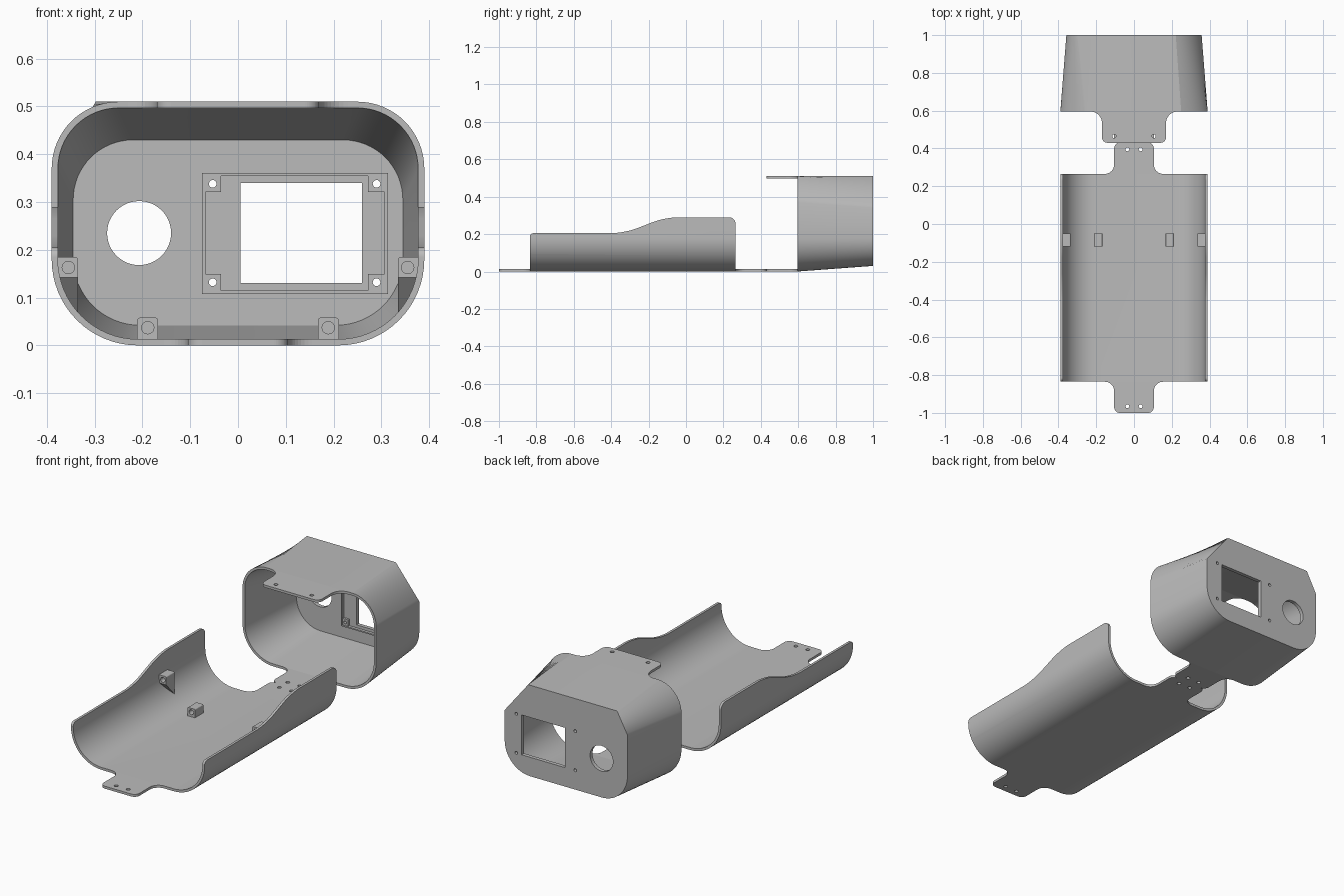
import bpy, bmesh, math
from mathutils import Vector

cube = bpy.data.objects.get("Cube")
if cube:
    bpy.data.objects.remove(cube, do_unlink=True)

grey = bpy.data.materials.new("plain grey")
grey.use_nodes = True
colour = (0.5, 0.5, 0.5, 1)
grey.diffuse_color = colour
grey.node_tree.nodes["Principled BSDF"].inputs["Base Color"].default_value = colour


def rounded(corners, steps=10):
    """Outline from (x, y[, r[, r2[, flatness]]]) corners; flatness 1 is a chamfer."""
    out = []
    for i, c in enumerate(corners):
        p = Vector(c[:2])
        if len(c) == 2:
            out.append(p)
            continue
        r = c[2]
        r2 = c[3] if len(c) > 3 else r
        flat = c[4] if len(c) > 4 else 0
        a = (Vector(corners[i - 1][:2]) - p).normalized() * r
        b = (Vector(corners[(i + 1) % len(corners)][:2]) - p).normalized() * r2
        for s in range(steps + 1):
            t = s / steps
            ang = t * math.pi / 2
            arc = a * (1 - math.sin(ang)) + b * (1 - math.cos(ang))
            out.append(p + arc.lerp(a * (1 - t) + b * t, flat))
    return out


def circle(x, y, r, n=32):
    return [Vector((x + r * math.cos(k * math.tau / n), y + r * math.sin(k * math.tau / n)))
            for k in range(n)]


def rect(x0, y0, x1, y1):
    return rounded([(x0, y0), (x1, y0), (x1, y1), (x0, y1)])


def finish(name, bm):
    bmesh.ops.recalc_face_normals(bm, faces=bm.faces)
    mesh = bpy.data.meshes.new(name)
    bm.to_mesh(mesh)
    bm.free()
    mesh.materials.append(grey)
    ob = bpy.data.objects.new(name, mesh)
    bpy.context.collection.objects.link(ob)
    return ob


def place(p, axis, h):
    return {"x": (h, p[0], p[1]), "y": (p[0], h, p[1]), "z": (p[0], p[1], h)}[axis]


def prism(name, outline, axis, lo, hi):
    bm = bmesh.new()
    a, b = [[bm.verts.new(place(p, axis, h)) for p in outline] for h in (lo, hi)]
    n = len(outline)
    for i in range(n):
        j = (i + 1) % n
        bm.faces.new((a[i], a[j], b[j], b[i]))
    bm.faces.new(a)
    bm.faces.new(b)
    return finish(name, bm)


def select(ob):
    bpy.ops.object.select_all(action="DESELECT")
    ob.select_set(True)
    bpy.context.view_layer.objects.active = ob


def boolean(ob, tool, op="DIFFERENCE"):
    tool.hide_render = True
    mod = ob.modifiers.new("cut", "BOOLEAN")
    mod.operation, mod.object, mod.solver = op, tool, "EXACT"
    select(ob)
    bpy.ops.object.modifier_apply(modifier="cut")
    bpy.data.objects.remove(tool, do_unlink=True)


def smooth(ob):
    select(ob)
    bpy.ops.object.shade_smooth_by_angle(angle=math.radians(25))


T = 0.013  # sheet thickness


def tab(name, half, base, tip, fillet, z, hole_x, hole_y):
    """Flat fixing tab with flared root, rounded tip and two screw holes."""
    flare = half + fillet
    outline = rounded([(-flare, base), (-half, base, fillet), (-half, tip, 0.03),
                       (half, tip, 0.03), (half, base, fillet), (flare, base)])
    ob = prism(name, outline, "z", z, z + T)
    for s in (-1, 1):
        boolean(ob, prism("hole", circle(s * hole_x, hole_y, 0.01, 20), "z", z - 0.1, z + 0.1))


# Open trough: U section trimmed by its side outline
W = 0.39
trough = prism("trough", rounded([
    (-W, 0.4), (-W, 0, 0.18), (W, 0, 0.18), (W, 0.4),
    (W - T, 0.4), (W - T, T, 0.167), (T - W, T, 0.167), (T - W, 0.4)], 16), "y", -0.835, 0.265)
side = rounded([(-0.835, -0.1), (-0.835, 0.205, 0.02), (-0.33, 0.205, 0.07),
                (-0.11, 0.29, 0.07), (0.265, 0.29, 0.035), (0.265, -0.1)])
boolean(trough, prism("side_trim", side, "x", -1, 1), "INTERSECT")
smooth(trough)

tab("trough_front_tab", 0.105, -0.835, -1.0, 0.05, 0, 0.035, -0.965)
tab("trough_back_tab", 0.105, 0.265, 0.43, 0.05, 0, 0.035, 0.395)
tab("housing_bottom_tab", 0.105, 0.595, 0.43, 0.05, 0, 0.035, 0.465)
tab("housing_top_tab", 0.17, 0.595, 0.43, 0.06, 0.51 - T, 0.105, 0.465)

# Screw clips inside the trough: two on the floor, two on the walls with gussets
for s, label in ((-1, "right"), (1, "left")):
    floor = prism(label + "_floor_clip", rounded([
        (s * 0.167, 0.006), (s * 0.167, 0.058, 0.006),
        (s * 0.211, 0.058, 0.006), (s * 0.211, 0.006)], 4), "y", -0.12, -0.05)
    boolean(floor, prism("bore", circle(s * 0.189, 0.037, 0.013, 20), "y", -0.2, -0.065))
    wall = prism(label + "_wall_clip", rounded([
        (s * 0.335, 0.068), (s * 0.335, 0.185, 0.006), (s * 0.383, 0.185),
        (s * 0.378, 0.14), (s * 0.363, 0.1), (s * 0.343, 0.068)], 4), "y", -0.12, -0.05)
    gusset = rounded([(-0.2, 0.3), (-0.2, 0.142), (-0.12, 0.142), (-0.05, 0.066), (0, 0.06), (0, 0.3)])
    boolean(wall, prism("gusset_trim", gusset, "x", -1, 1), "INTERSECT")
    boolean(wall, prism("bore", circle(s * 0.355, 0.163, 0.013, 20), "y", -0.2, -0.065))


# Housing: lofted shell, tapering to a closed back with cut upper corners
def section(w, z0, z1, bottom, right, left):
    return rounded([(-w, z0, bottom), (w, z0, bottom), (w, z1, *left), (-w, z1, *right)], 16)


rings = [
    (0.98, section(0.345, 0.042, 0.43, 0.14, (0.125, 0.125), (0.125, 0.125))),
    (0.595, section(W - T, T, 0.51 - T, 0.167, (0.127,), (0.127,))),
    (0.595, section(W, 0, 0.51, 0.18, (0.14,), (0.14,))),
    (1.0, section(0.358, 0.03, 0.51, 0.15, (0.06, 0.11, 1), (0.17, 0.137, 1))),
]
bm = bmesh.new()
loops = [[bm.verts.new((p.x, y, p.y)) for p in pts] for y, pts in rings]
for a, b in zip(loops, loops[1:]):
    for i in range(len(a)):
        j = (i + 1) % len(a)
        bm.faces.new((a[i], a[j], b[j], b[i]))
bm.faces.new(loops[0])
bm.faces.new(loops[-1])
housing = finish("housing", bm)

window = (0.005, 0.13, 0.26, 0.34)
screws = [(x, z) for x in (-0.053, 0.29) for z in (0.132, 0.338)]
boolean(housing, prism("window_cut", rect(*window), "y", 0.9, 1.1))
boolean(housing, prism("port_cut", circle(-0.207, 0.235, 0.067, 48), "y", 0.9, 1.1))
for x, z in screws:
    boolean(housing, prism("screw_cut", circle(x, z, 0.008, 20), "y", 0.9, 1.1))
smooth(housing)

# Raised rim and corner posts around the window, on the inner face
rim = prism("window_rim", rect(-0.075, 0.108, 0.314, 0.361), "y", 0.965, 0.981)
boolean(rim, prism("rim_cut", rect(-0.068, 0.115, 0.307, 0.354), "y", 0.9, 1.1))
for n, (x, z) in enumerate(screws):
    post = prism("window_post_%d" % (n + 1),
                 rect(x - 0.0175, z - 0.0175, x + 0.0175, z + 0.0175), "y", 0.968, 0.981)
    boolean(post, prism("post_bore", circle(x, z, 0.008, 20), "y", 0.9, 1.1))
